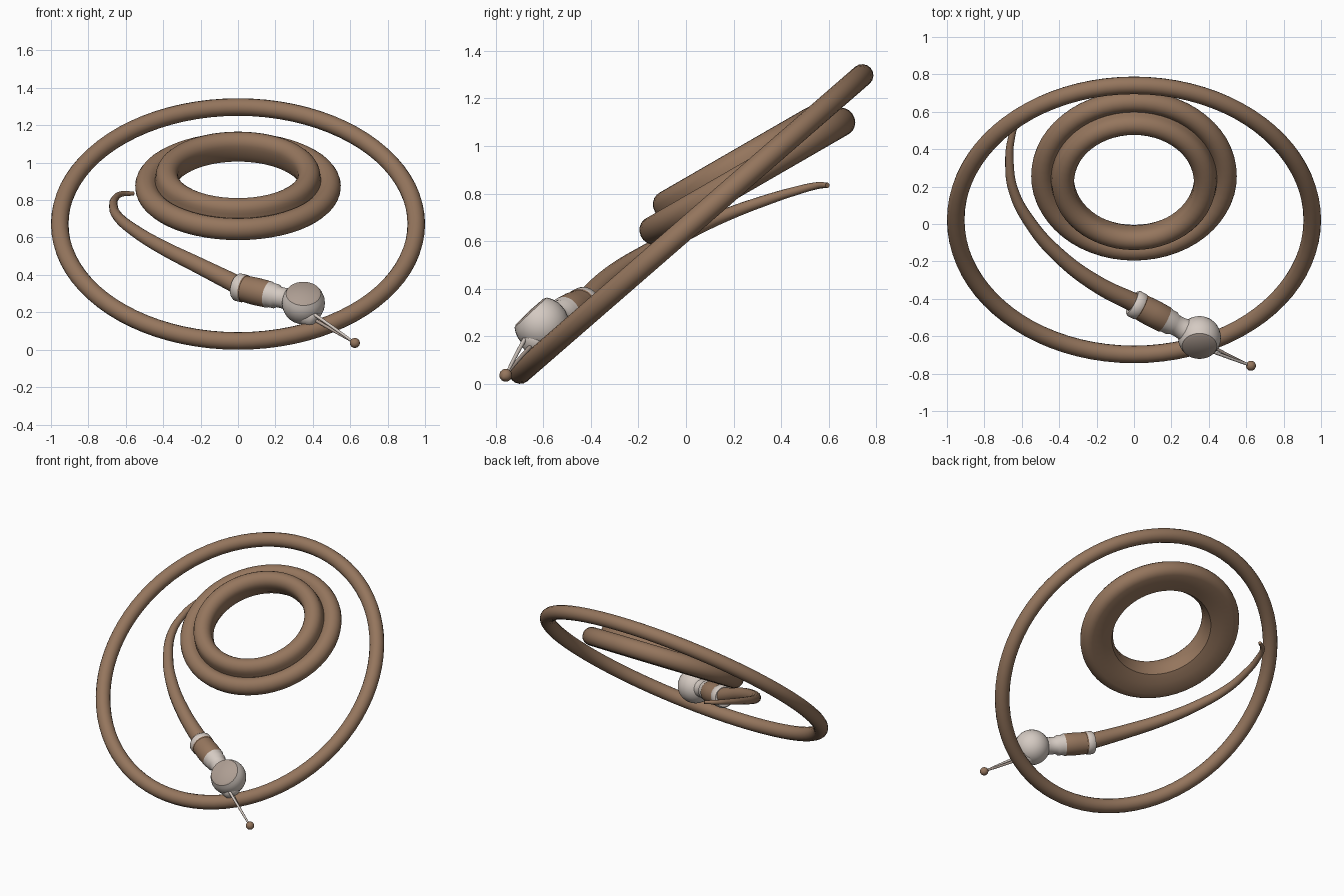
import bpy, bmesh, math
from mathutils import Vector, Matrix

if "Cube" in bpy.data.objects:
    bpy.data.objects.remove(bpy.data.objects["Cube"])


def material(name, rgb):
    m = bpy.data.materials.new(name)
    m.diffuse_color = (*rgb, 1)
    m.use_nodes = True
    m.node_tree.nodes["Principled BSDF"].inputs["Base Color"].default_value = m.diffuse_color
    return m


BROWN = material("brown", (0.30, 0.18, 0.11))
PALE = material("pale_grey", (0.66, 0.59, 0.54))
TAUPE = material("taupe", (0.42, 0.34, 0.29))


def lathe(name, profile, mats, matrix, segs=32, closed=False, paint=None):
    """Spin (radius, height) points round local z; paint(row) picks the material."""
    bm = bmesh.new()
    rows = []
    for r, h in profile:
        if r < 1e-6:
            rows.append([bm.verts.new((0, 0, h))] * segs)
        else:
            rows.append([bm.verts.new((r * math.cos(2 * math.pi * i / segs),
                                       r * math.sin(2 * math.pi * i / segs), h))
                         for i in range(segs)])
    n = len(rows)
    for j in range(n if closed else n - 1):
        a, b = rows[j], rows[(j + 1) % n]
        for i in range(segs):
            k = (i + 1) % segs
            face = bm.faces.new(list(dict.fromkeys((a[i], a[k], b[k], b[i]))))
            face.material_index = paint(j) if paint else 0
    bm.transform(matrix)
    bmesh.ops.recalc_face_normals(bm, faces=bm.faces)
    me = bpy.data.meshes.new(name)
    bm.to_mesh(me)
    bm.free()
    for m in mats:
        me.materials.append(m)
    ob = bpy.data.objects.new(name, me)
    bpy.context.collection.objects.link(ob)
    me.shade_smooth()
    me.set_sharp_from_angle(angle=math.radians(40))
    return ob


def arc(cx, cy, r, a0, a1, n):
    return [(cx + r * math.cos(math.radians(a0 + (a1 - a0) * i / n)),
             cy + r * math.sin(math.radians(a0 + (a1 - a0) * i / n))) for i in range(n + 1)]


def frame(origin, axis):
    """Place local z along an axis."""
    return Matrix.Translation(origin) @ Vector(axis).to_track_quat('Z', 'Y').to_matrix().to_4x4()


def tube(name, pts, mat):
    """Tapered tube through (x, y, z, radius) points."""
    cu = bpy.data.curves.new(name + "_path", 'CURVE')
    cu.dimensions = '3D'
    cu.bevel_depth = 1
    cu.bevel_resolution = 4
    cu.resolution_u = 8
    cu.use_fill_caps = True
    sp = cu.splines.new('BEZIER')
    sp.bezier_points.add(len(pts) - 1)
    for bp, (x, y, z, r) in zip(sp.bezier_points, pts):
        bp.co = (x, y, z)
        bp.radius = r
        bp.handle_left_type = bp.handle_right_type = 'AUTO'
    tmp = bpy.data.objects.new(name + "_tmp", cu)
    bpy.context.collection.objects.link(tmp)
    me = bpy.data.meshes.new_from_object(
        tmp.evaluated_get(bpy.context.evaluated_depsgraph_get()))
    bpy.data.objects.remove(tmp)
    me.materials.clear()
    me.materials.append(mat)
    me.shade_smooth()
    me.set_sharp_from_angle(angle=math.radians(50))
    ob = bpy.data.objects.new(name, me)
    bpy.context.collection.objects.link(ob)
    return ob


# Large tilted outer ring
lathe("outer_ring", arc(0.953, 0, 0.047, 0, 337.5, 15), [BROWN],
      Matrix.Translation((0, 0.022, 0.672)) @ Matrix.Rotation(math.radians(41), 4, 'X'),
      segs=80, closed=True)

# Coil of two stacked turns with one broad underside
coil = (arc(0.49, 0, 0.06, -90, 140, 12) + arc(0.38, 0.065, 0.06, 0, 190, 10)
        + [(0.322, 0.01), (0.345, -0.033), (0.41, -0.054)])
lathe("coiled_rope", coil, [BROWN],
      Matrix.Translation((0, 0.258, 0.873)) @ Matrix.Rotation(math.radians(30), 4, 'X')
      @ Matrix.Diagonal((1, 0.935, 1, 1)), segs=56, closed=True)

# Tapered tail leading to the connector
tube("tail", [(-0.56, 0.595, 0.835, 0.011), (-0.62, 0.55, 0.833, 0.015),
              (-0.657, 0.45, 0.808, 0.019), (-0.666, 0.33, 0.77, 0.023),
              (-0.645, 0.18, 0.715, 0.027), (-0.55, 0.0, 0.635, 0.033),
              (-0.4, -0.17, 0.545, 0.039), (-0.2, -0.32, 0.445, 0.045),
              (0.02, -0.43, 0.335, 0.052)], BROWN)

# Connector: pale collar, brown sleeve, pale neck
start, ball = Vector((-0.01, -0.42, 0.337)), Vector((0.35, -0.607, 0.25))
sleeve = [(0, 0), (0.066, 0), (0.075, 0.012), (0.075, 0.05), (0.071, 0.055),
          (0.074, 0.12), (0.072, 0.2), (0.066, 0.215), (0.066, 0.245),
          (0.056, 0.26), (0.056, 0.30), (0.07, 0.36)]
lathe("connector", sleeve, [PALE, BROWN], frame(start, ball - start),
      paint=lambda j: 1 if 3 <= j < 6 else 0)

# Ball head with a flat taupe plate facing up and forward
head = [(0, -0.115)] + arc(0, 0, 0.115, -75, 36, 9) + [(0.086, 0.07), (0.08, 0.074), (0, 0.077)]
lathe("ball_head", head, [PALE, TAUPE], frame(ball, (0, -0.68, 0.73)),
      paint=lambda j: 1 if j >= len(head) - 4 else 0)

# Short mouth below the ball
tip = Vector((0.625, -0.758, 0.036))
mouth = Vector((0.36, -0.62, 0.195))
lathe("mouth", [(0.06, 0), (0.062, 0.03), (0.05, 0.065), (0.03, 0.08), (0, 0.082)],
      [PALE], frame(mouth, tip - mouth), segs=20)

# Twin thin prongs ending in a small bulb
for side, s in (("upper", 1), ("lower", -1)):
    tube(side + "_prong", [(0.40, -0.66 - 0.015 * s, 0.18 + 0.014 * s, 0.009),
                           (0.51, -0.71 - 0.006 * s, 0.11 + 0.008 * s, 0.008),
                           (*tip, 0.006)], PALE if s > 0 else TAUPE)
lathe("tip_bulb", [(0, -0.03)] + arc(0, 0, 0.027, -70, 70, 8) + [(0, 0.03)],
      [BROWN], frame(tip, tip - mouth), segs=16)
